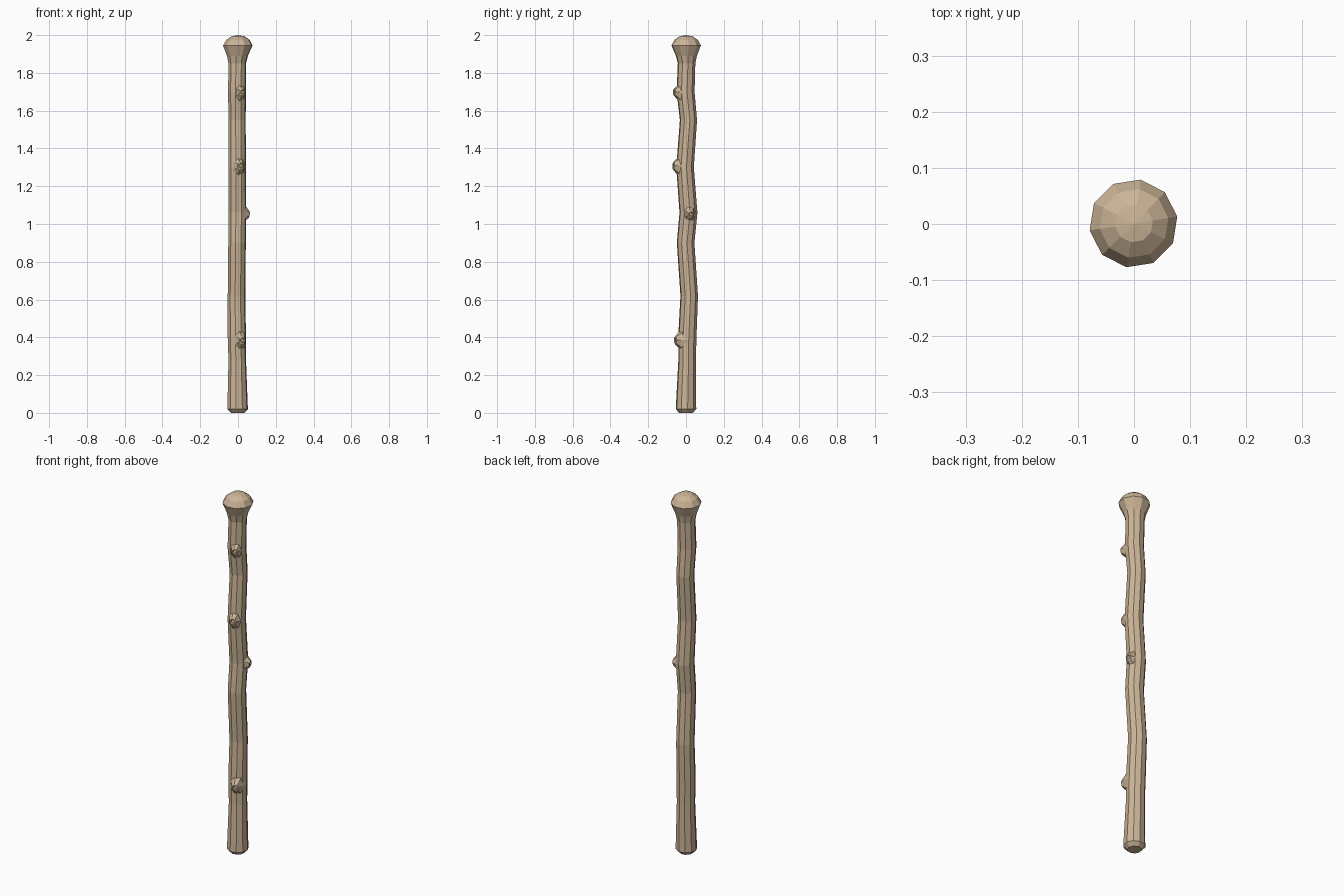
import bpy, bmesh, math
from mathutils import Vector

if "Cube" in bpy.data.objects:
    bpy.data.objects.remove(bpy.data.objects["Cube"])

wood = bpy.data.materials.new("pale_wood")
wood.diffuse_color = (0.60, 0.46, 0.31, 1)
wood.use_nodes = True
wood.node_tree.nodes["Principled BSDF"].inputs["Base Color"].default_value = wood.diffuse_color
SIDES = 10


def finish(name, bm):
    bmesh.ops.recalc_face_normals(bm, faces=bm.faces[:])
    me = bpy.data.meshes.new(name)
    bm.to_mesh(me)
    bm.free()
    me.materials.append(wood)
    ob = bpy.data.objects.new(name, me)
    bpy.context.collection.objects.link(ob)
    return ob


def add_ring(bm, c, u, v, r, n, phase=0.0):
    return [bm.verts.new(c + u * (r * math.cos(phase + math.tau * i / n))
                         + v * (r * math.sin(phase + math.tau * i / n))) for i in range(n)]


def bridge(bm, a, b):
    n = len(a)
    for i in range(n):
        bm.faces.new((a[i], a[(i + 1) % n], b[(i + 1) % n], b[i]))


# Staff with crooked shaft and rounded head: (z, centre x, centre y, radius)
profile = [
    (0.00, -0.002, 0.000, 0.036), (0.02, -0.002, 0.000, 0.055),
    (0.28, -0.004, 0.006, 0.047), (0.40, -0.006, 0.007, 0.049),
    (0.62, -0.008, 0.017, 0.047), (0.90, -0.005, -0.002, 0.047),
    (1.06, -0.004, 0.013, 0.048), (1.30, -0.004, -0.005, 0.047),
    (1.55, -0.005, 0.013, 0.046), (1.70, -0.005, -0.002, 0.048),
    (1.85, -0.004, 0.003, 0.047), (1.89, -0.003, 0.002, 0.056),
    (1.945, -0.001, 0.001, 0.079), (1.975, 0.000, 0.001, 0.062),
    (1.994, 0.000, 0.001, 0.034),
]
bm = bmesh.new()
X, Y = Vector((1, 0, 0)), Vector((0, 1, 0))
rings = [add_ring(bm, Vector((x, y, z)), X, Y, r, SIDES, math.radians(9))
         for z, x, y, r in profile]
for a, b in zip(rings, rings[1:]):
    bridge(bm, a, b)
bm.faces.new(rings[0])
tip = bm.verts.new((0, 0, 2.0))
for i in range(SIDES):
    bm.faces.new((rings[-1][i], rings[-1][(i + 1) % SIDES], tip))
finish("staff_shaft", bm)


# Cut branch stubs: flared base, narrow rim, hollowed end
def knot(name, base, tip, size=1.0):
    base, tip = Vector(base), Vector(tip)
    d = (tip - base).normalized()
    u = Vector((0, 0, 1)).cross(d).normalized()
    v = d.cross(u)
    L = (tip - base).length
    bm = bmesh.new()
    rs = []
    # distance along stub, width radius, height radius
    for t, ru, rv in ((0.0, 0.042, 0.085), (0.58, 0.029, 0.042),
                      (0.95, 0.019, 0.022), (1.0, 0.013, 0.014), (0.87, 0.008, 0.009)):
        rs.append(add_ring(bm, base + d * (L * t), u * ru * size, v * rv * size, 1.0, 7))
    for a, b in zip(rs, rs[1:]):
        bridge(bm, a, b)
    bm.faces.new(rs[-1])
    finish(name, bm)


knot("knot_low", (0.004, -0.008, 0.385), (0.024, -0.059, 0.385))
knot("knot_middle", (0.012, 0.015, 1.055), (0.060, 0.026, 1.052), 0.9)
knot("knot_upper", (-0.001, -0.015, 1.305), (0.015, -0.069, 1.31))
knot("knot_top", (0.002, -0.012, 1.695), (0.025, -0.065, 1.70), 0.9)
